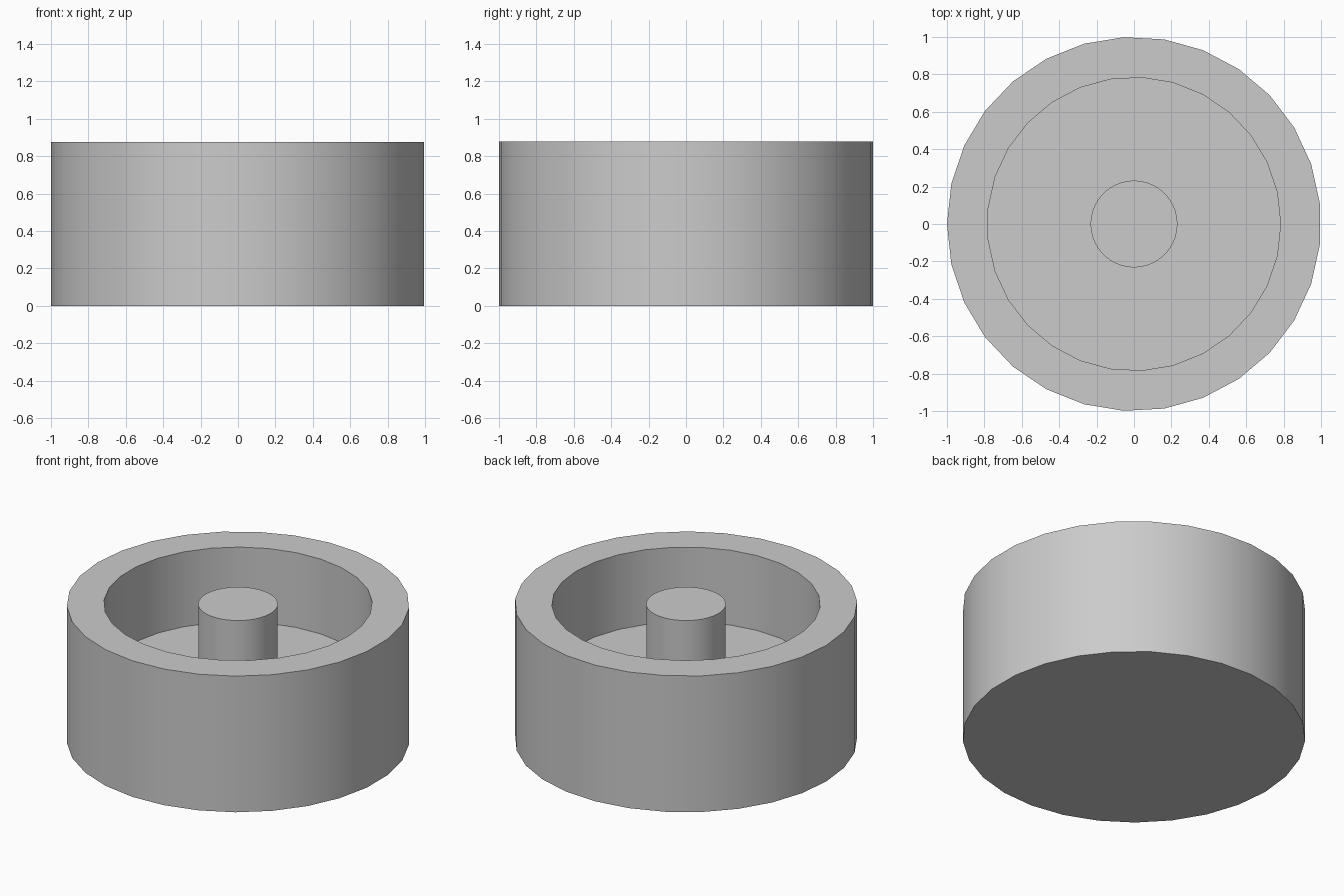
import bpy
import bmesh
from math import cos, sin, pi

cube = bpy.data.objects.get("Cube")
if cube:
    bpy.data.objects.remove(cube, do_unlink=True)

HEIGHT, FLOOR = 0.877, 0.395

grey = bpy.data.materials.new("plain_grey")
grey.use_nodes = True
colour = (0.6, 0.6, 0.6, 1)
grey.diffuse_color = colour
grey.node_tree.nodes["Principled BSDF"].inputs["Base Color"].default_value = colour


def lathe(name, sides, rings):
    """Bridge rings of (radius, z, turn) and cap the first and last."""
    bm = bmesh.new()
    loops = []
    for radius, z, turn in rings:
        angles = [turn + 2 * pi * i / sides for i in range(sides)]
        loops.append([bm.verts.new((radius * cos(a), radius * sin(a), z)) for a in angles])
    for low, high in zip(loops, loops[1:]):
        for i in range(sides):
            j = (i + 1) % sides
            bm.faces.new((low[i], low[j], high[j], high[i]))
    bm.faces.new(loops[0][::-1])
    bm.faces.new(loops[-1])
    bmesh.ops.recalc_face_normals(bm, faces=bm.faces)
    mesh = bpy.data.meshes.new(name)
    bm.to_mesh(mesh)
    bm.free()
    mesh.materials.append(grey)
    obj = bpy.data.objects.new(name, mesh)
    bpy.context.collection.objects.link(obj)
    bpy.ops.object.select_all(action="DESELECT")
    obj.select_set(True)
    bpy.context.view_layer.objects.active = obj
    bpy.ops.object.shade_smooth_by_angle(angle=pi / 6)
    return obj


# Round cup: the bore is turned half a facet from the outer wall
SIDES = 29
half = pi / SIDES
lathe("cup", SIDES, [
    (1.0, 0, half),
    (1.0, HEIGHT, half),
    (0.784, HEIGHT, 0),
    (0.784, FLOOR, 0),
])

# Central post, flush with the rim
lathe("center_post", 64, [(0.232, FLOOR, 0), (0.232, HEIGHT, 0)])
